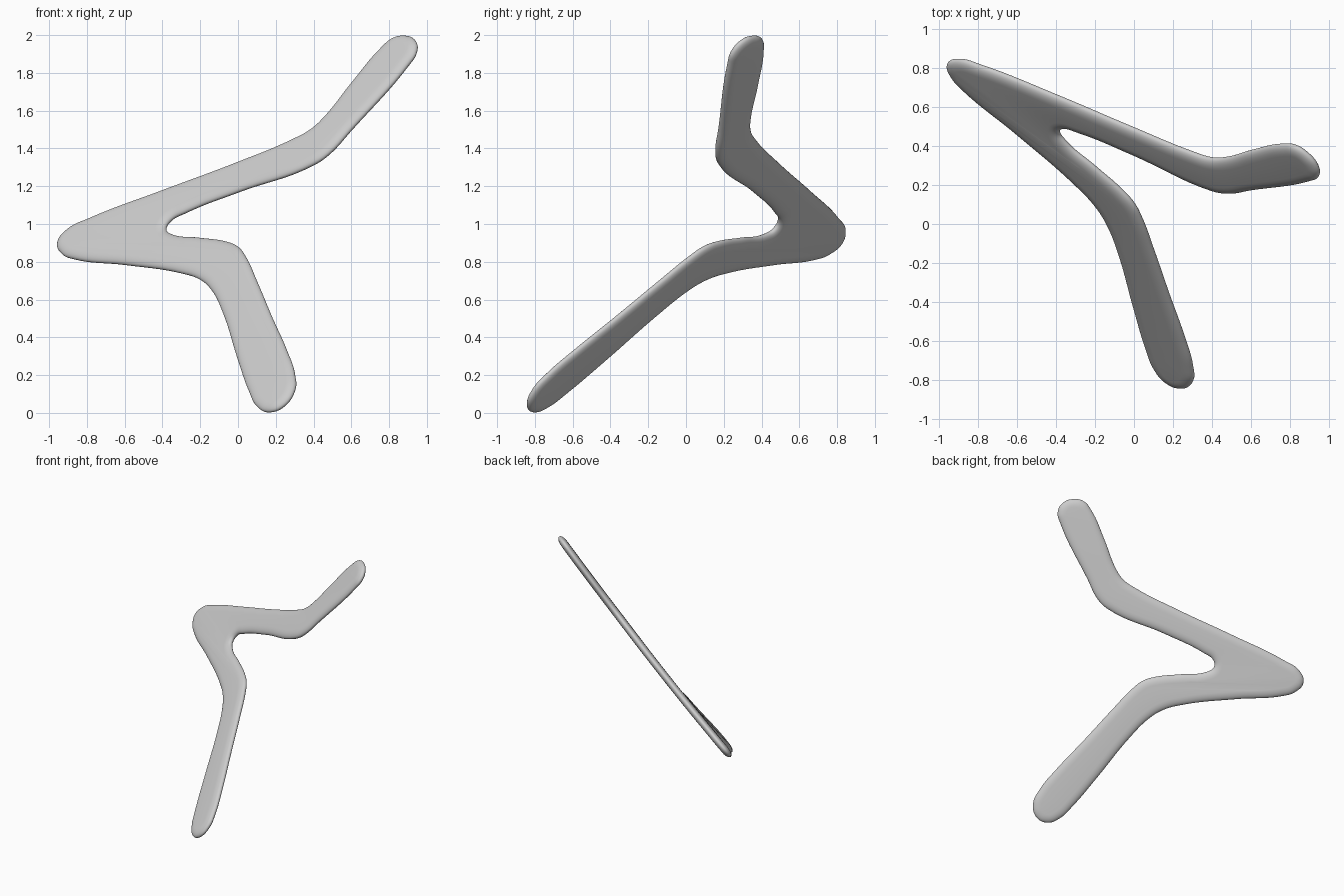
import bpy
import bmesh
from mathutils import Matrix, Vector

cube = bpy.data.objects.get("Cube")
if cube:
    bpy.data.objects.remove(cube, do_unlink=True)

# Tilted plane of the throwing stick: y = slope_x * x + slope_z * z + base
slope_x, slope_z, base = -0.756, 0.867, -0.689
normal = Vector((slope_x, -1, slope_z)).normalized()
across = Vector((1, slope_x, 0)).normalized()
along = normal.cross(across)
to_world = Matrix((across, along, normal)).transposed().to_4x4()
to_world.translation = Vector((0, base, 0))
to_plane = to_world.inverted()

# Outline as seen along y, given as (x, z)
corner_and_lower_arm = [
    (-.955, .9), (-.93, .84), (-.87, .815), (-.6, .785), (-.3, .74),
    (-.2, .705), (-.14, .65), (-.08, .53), (0, .28), (.06, .11),
    (.1, .035), (.16, .005), (.24, .035), (.3, .12), (.3, .21),
    (.26, .33), (.18, .51), (.1, .7), (.04, .83), (0, .88)]
notch_and_upper_arm = [
    (-.06, .905), (-.2, .925), (-.35, .945), (-.38, .975), (-.36, 1.015),
    (-.28, 1.06), (0, 1.17), (.4, 1.315), (.48, 1.37), (.6, 1.5),
    (.9, 1.84), (.945, 1.91), (.94, 1.97), (.88, 1.995), (.82, 1.98),
    (.76, 1.93), (.6, 1.74), (.46, 1.565), (.39, 1.5), (.3, 1.45),
    (0, 1.325), (-.4, 1.175), (-.78, 1.03), (-.9, .97)]
outline = corner_and_lower_arm + notch_and_upper_arm

# Filled curve with a soft rounded rim
rim_width, half_thickness = 0.06, 0.028
curve = bpy.data.curves.new("throwing_stick", "CURVE")
curve.dimensions = "2D"
curve.fill_mode = "BOTH"
curve.resolution_u = 8
curve.bevel_depth = rim_width
curve.offset = -rim_width
curve.bevel_resolution = 5
spline = curve.splines.new("BEZIER")
spline.bezier_points.add(len(outline) - 1)
spline.use_cyclic_u = True
for point, (x, z) in zip(spline.bezier_points, outline):
    flat = to_plane @ Vector((x, slope_x * x + slope_z * z + base, z))
    point.co = (flat.x, flat.y, 0)
    point.handle_left_type = point.handle_right_type = "AUTO"

stick = bpy.data.objects.new("throwing_stick", curve)
bpy.context.collection.objects.link(stick)
bpy.context.view_layer.objects.active = stick
stick.select_set(True)
bpy.ops.object.convert(target="MESH")
stick = bpy.context.object

# Flatten the rim, tilt the body and lift the three ends slightly forward
mesh = stick.data
flatten = Matrix.Diagonal((1, 1, half_thickness / rim_width, 1))
mesh.transform(to_world @ flatten)
dish_centre, dish_radius, dish_depth = Vector((0, 1.1)), 1.1, 0.03
for vert in mesh.vertices:
    reach = (Vector((vert.co.x, vert.co.z)) - dish_centre).length / dish_radius
    vert.co.y += dish_depth * (1 - reach * reach)

bm = bmesh.new()
bm.from_mesh(mesh)
bmesh.ops.remove_doubles(bm, verts=bm.verts, dist=0.0005)
bmesh.ops.recalc_face_normals(bm, faces=bm.faces)
bm.to_mesh(mesh)
bm.free()

# Plain light grey finish
grey = bpy.data.materials.new("light_grey")
grey.use_nodes = True
colour = (0.6, 0.6, 0.6, 1)
grey.diffuse_color = colour
grey.node_tree.nodes["Principled BSDF"].inputs["Base Color"].default_value = colour
mesh.materials.clear()
mesh.materials.append(grey)
bpy.ops.object.shade_smooth_by_angle(angle=0.7)
